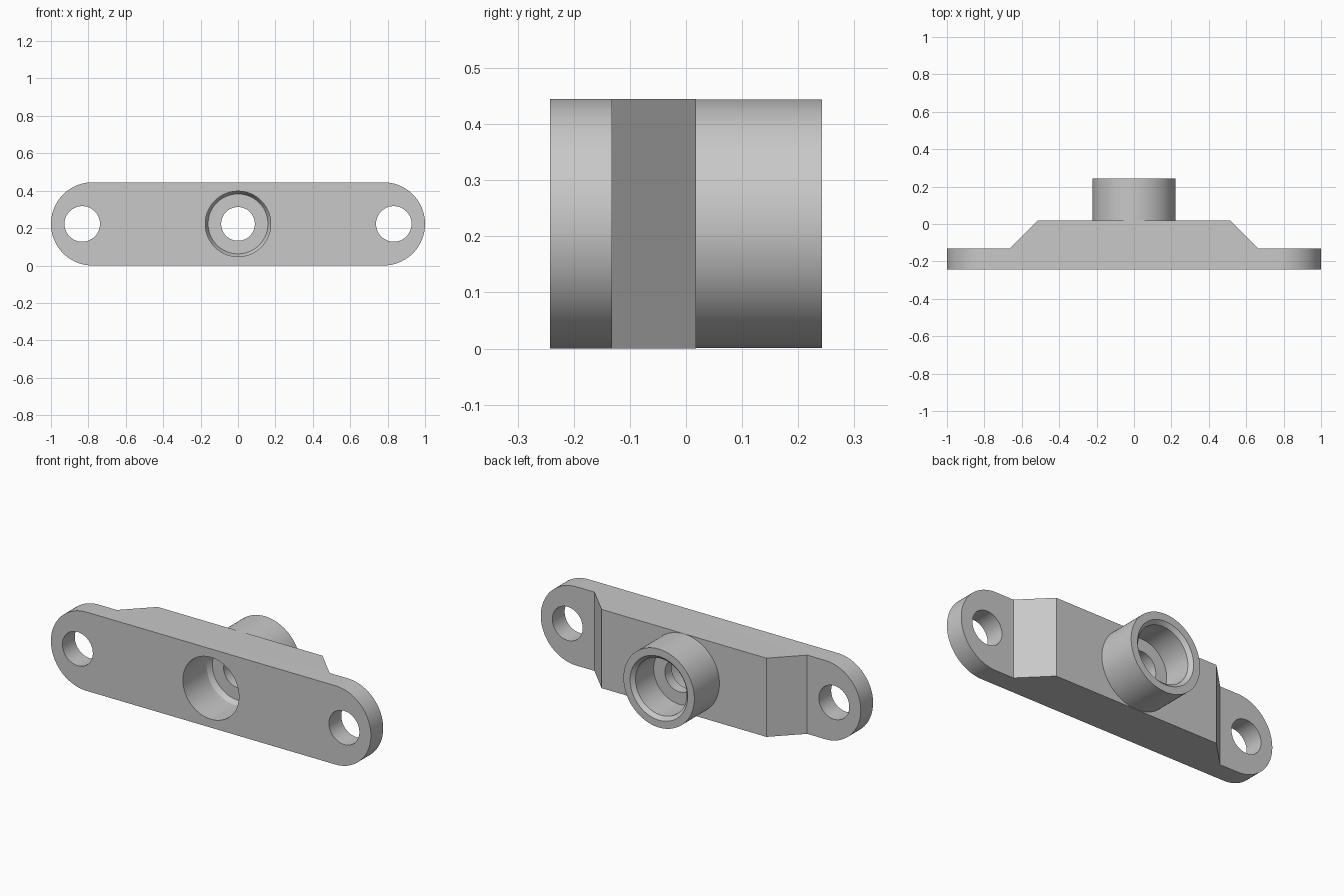
import bpy, bmesh
from math import pi, cos, sin, radians

cube = bpy.data.objects.get("Cube")
if cube:
    bpy.data.objects.remove(cube, do_unlink=True)

LENGTH, HEIGHT = 2.0, 0.445
MID = R_END = HEIGHT / 2
FRONT, LUG, BLOCK, BOSS = -0.242, -0.132, 0.018, 0.242   # depth levels
SEG = 96

grey = bpy.data.materials.new("light_grey")
grey.use_nodes = True
grey.diffuse_color = (0.58, 0.58, 0.58, 1)
grey.node_tree.nodes["Principled BSDF"].inputs["Base Color"].default_value = (0.58, 0.58, 0.58, 1)


def finish(name, bm):
    bmesh.ops.recalc_face_normals(bm, faces=bm.faces)
    mesh = bpy.data.meshes.new(name)
    bm.to_mesh(mesh)
    bm.free()
    mesh.materials.append(grey)
    obj = bpy.data.objects.new(name, mesh)
    bpy.context.scene.collection.objects.link(obj)
    return obj


def prism(name, points, offset):
    """Extrude a closed outline along an offset."""
    bm = bmesh.new()
    face = bm.faces.new([bm.verts.new(p) for p in points])
    new = bmesh.ops.extrude_face_region(bm, geom=[face])["geom"]
    bmesh.ops.translate(bm, vec=offset, verts=[v for v in new if isinstance(v, bmesh.types.BMVert)])
    return finish(name, bm)


def turned(name, profile, x=0):
    """Closed solid of (radius, y) rings turned about the depth axis."""
    bm = bmesh.new()
    rings = [[bm.verts.new((x + r * cos(2 * pi * i / SEG), y, MID + r * sin(2 * pi * i / SEG)))
              for i in range(SEG)] for r, y in profile]
    for a, b in zip(rings, rings[1:]):
        for i in range(SEG):
            j = (i + 1) % SEG
            bm.faces.new((a[i], a[j], b[j], b[i]))
    bm.faces.new(rings[0])
    bm.faces.new(rings[-1])
    return finish(name, bm)


def combine(target, tool, operation):
    mod = target.modifiers.new("combine", 'BOOLEAN')
    mod.operation, mod.solver, mod.object = operation, 'EXACT', tool
    bpy.context.view_layer.objects.active = target
    bpy.ops.object.modifier_apply(modifier=mod.name)
    bpy.data.objects.remove(tool, do_unlink=True)


# Round-ended bar outline, trimmed to the raised centre block
cx = LENGTH / 2 - R_END
outline = []
for side, start in ((1, -pi / 2), (-1, pi / 2)):
    for i in range(SEG // 2 + 1):
        a = start + pi * i / (SEG // 2)
        outline.append((side * cx + R_END * cos(a), FRONT, MID + R_END * sin(a)))
body = prism("mounting_bracket", outline, (0, BLOCK + 0.1 - FRONT, 0))

half = [(1.1, FRONT - 0.1), (1.1, LUG), (0.665, LUG), (0.515, BLOCK)]
plan = half + [(-x, y) for x, y in reversed(half)]
trim = prism("plan_trim", [(x, y, -0.1) for x, y in plan], (0, 0, HEIGHT + 0.2))
combine(body, trim, 'INTERSECT')

# Round boss on the back
combine(body, turned("boss", [(0.2215, -0.05), (0.2215, BOSS)]), 'UNION')

# Front bore, back bore with chamfered mouth, and through hole
cutters = [
    turned("front_bore", [(0.175, FRONT - 0.1), (0.175, -0.03), (0.16, 0.0)]),
    turned("back_bore", [(0.16, 0.06), (0.16, BOSS - 0.02), (0.18, BOSS), (0.18, BOSS + 0.1)]),
    turned("through_hole", [(0.09, -0.1), (0.09, 0.15)]),
]
# Lug bolt holes
for x in (-0.833, 0.833):
    cutters.append(turned("bolt_hole", [(0.095, FRONT - 0.1), (0.095, LUG + 0.1)], x))
for cutter in cutters:
    combine(body, cutter, 'DIFFERENCE')

bpy.ops.object.select_all(action='DESELECT')
body.select_set(True)
bpy.context.view_layer.objects.active = body
bpy.ops.object.shade_smooth_by_angle(angle=radians(25))
